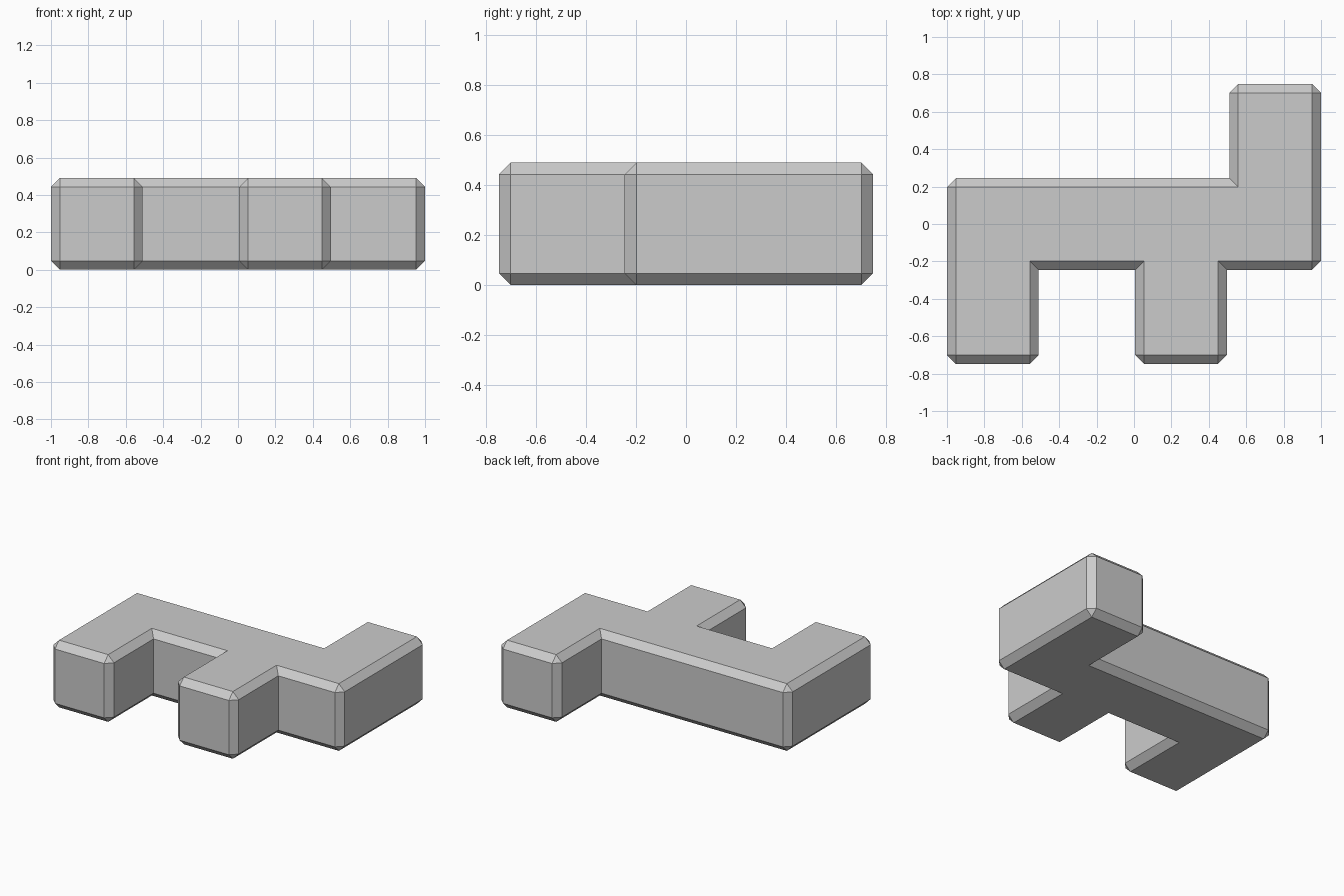
import bpy
import bmesh

if "Cube" in bpy.data.objects:
    bpy.data.objects.remove(bpy.data.objects["Cube"], do_unlink=True)

PITCH = 0.503   # spacing of the unit cells
CELL = 0.49     # width of one cell
CHAMFER = 0.047

# Grey material
grey = bpy.data.materials.new("light_grey")
grey.use_nodes = True
colour = (0.6, 0.6, 0.6, 1)
grey.diffuse_color = colour
grey.node_tree.nodes["Principled BSDF"].inputs["Base Color"].default_value = colour


def low(i, count):
    """Lower edge of cell i in a centred row of cells."""
    return (i - (count - 1) / 2) * PITCH - CELL / 2


# Footprint: a bar of four cells, two front legs and one back arm
x0, x1, x2, x3 = [low(i, 4) for i in range(4)]
y0, y1, y2 = [low(i, 3) for i in range(3)]
outline = [
    (x0, y0), (x0 + CELL, y0), (x0 + CELL, y1), (x2, y1),
    (x2, y0), (x2 + CELL, y0), (x2 + CELL, y1), (x3 + CELL, y1),
    (x3 + CELL, y2 + CELL), (x3, y2 + CELL), (x3, y1 + CELL), (x0, y1 + CELL),
]

# Extrude the footprint into a solid
bm = bmesh.new()
base = bm.faces.new([bm.verts.new((x, y, 0)) for x, y in outline])
top = bmesh.ops.extrude_face_region(bm, geom=[base], use_keep_orig=True)["geom"]
bmesh.ops.translate(bm, vec=(0, 0, CELL),
                    verts=[v for v in top if isinstance(v, bmesh.types.BMVert)])
bmesh.ops.recalc_face_normals(bm, faces=bm.faces)
bm.normal_update()

# Chamfer outer edges, leaving inner corners sharp
bmesh.ops.bevel(bm, geom=[e for e in bm.edges if e.is_convex],
                offset=CHAMFER, offset_type='OFFSET', segments=1,
                profile=0.5, affect='EDGES')

mesh = bpy.data.meshes.new("puzzle_piece")
bm.to_mesh(mesh)
bm.free()
mesh.materials.append(grey)
piece = bpy.data.objects.new("puzzle_piece", mesh)
bpy.context.collection.objects.link(piece)
